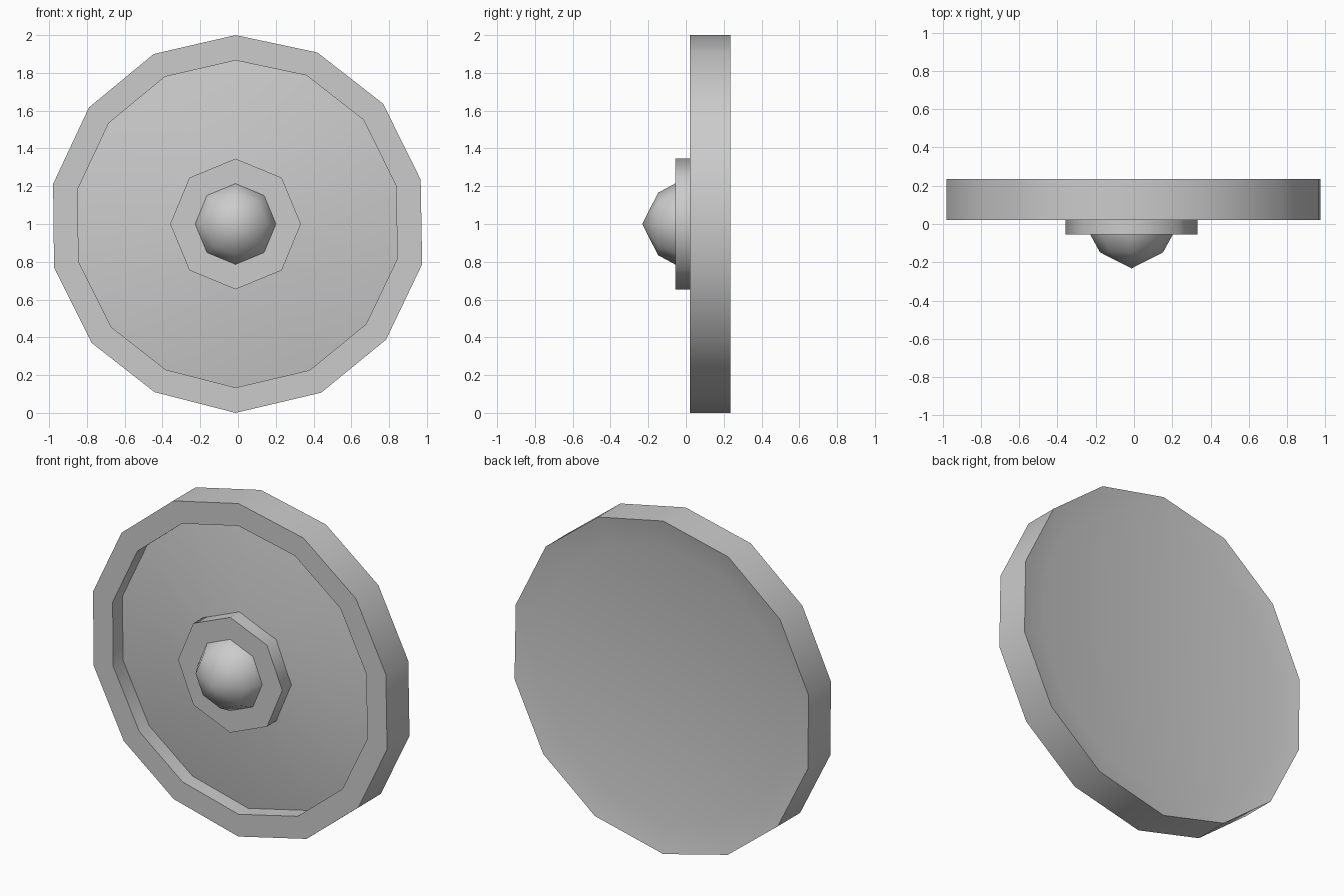
import bpy, bmesh, math

if "Cube" in bpy.data.objects:
    bpy.data.objects.remove(bpy.data.objects["Cube"])

CX, CZ = -0.013, 1.0

# slightly irregular 14-sided outline, (x, z) clockwise from the top
OUTLINE = [(-0.013, 2.0), (0.42, 1.908), (0.768, 1.637), (0.967, 1.235), (0.975, 0.787),
           (0.784, 0.388), (0.44, 0.107), (-0.013, 0.0), (-0.442, 0.11), (-0.774, 0.37),
           (-0.974, 0.769), (-0.979, 1.212), (-0.789, 1.617), (-0.446, 1.9)]
OCTAGON = [(CX + math.sin(i * math.pi / 4), CZ + math.cos(i * math.pi / 4)) for i in range(8)]


def loft(name, outline, sections, origin):
    """Skin scaled copies of an outline; sections are (scale, y), scale 0 is a point."""
    bm = bmesh.new()
    ox, oz = origin
    rings = []
    for s, y in sections:
        if s == 0:
            rings.append([bm.verts.new((ox, y, oz))])
        else:
            rings.append([bm.verts.new((ox + (x - ox) * s, y, oz + (z - oz) * s))
                          for x, z in outline])
    n = len(outline)
    for a, b in zip(rings, rings[1:]):
        for i in range(n):
            j = (i + 1) % n
            if len(a) == 1:
                bm.faces.new((a[0], b[j], b[i]))
            elif len(b) == 1:
                bm.faces.new((a[i], a[j], b[0]))
            else:
                bm.faces.new((a[i], a[j], b[j], b[i]))
    for r in (rings[0], rings[-1]):
        if len(r) > 1:
            bm.faces.new(r)
    bmesh.ops.recalc_face_normals(bm, faces=bm.faces)
    me = bpy.data.meshes.new(name)
    bm.to_mesh(me)
    bm.free()
    ob = bpy.data.objects.new(name, me)
    bpy.context.collection.objects.link(ob)
    bpy.ops.object.select_all(action='DESELECT')
    ob.select_set(True)
    bpy.context.view_layer.objects.active = ob
    bpy.ops.object.shade_smooth_by_angle(angle=math.radians(50))
    return ob


# round plate: shallow conical floor, raised rim, slightly dished back
loft("shield_plate", OUTLINE,
     [(0.33, 0.03), (0.866, 0.115), (0.866, 0.022), (1, 0.022), (1, 0.235), (0.84, 0.203)],
     (-0.006, 1.0))

# octagonal collar around the boss
loft("boss_collar", OCTAGON, [(0.346, 0.05), (0.346, -0.056)], (CX, CZ))

# domed boss in the middle
loft("boss_dome", OCTAGON, [(0.215, -0.05), (0.213, -0.06), (0.165, -0.148), (0, -0.232)], (CX, CZ))
